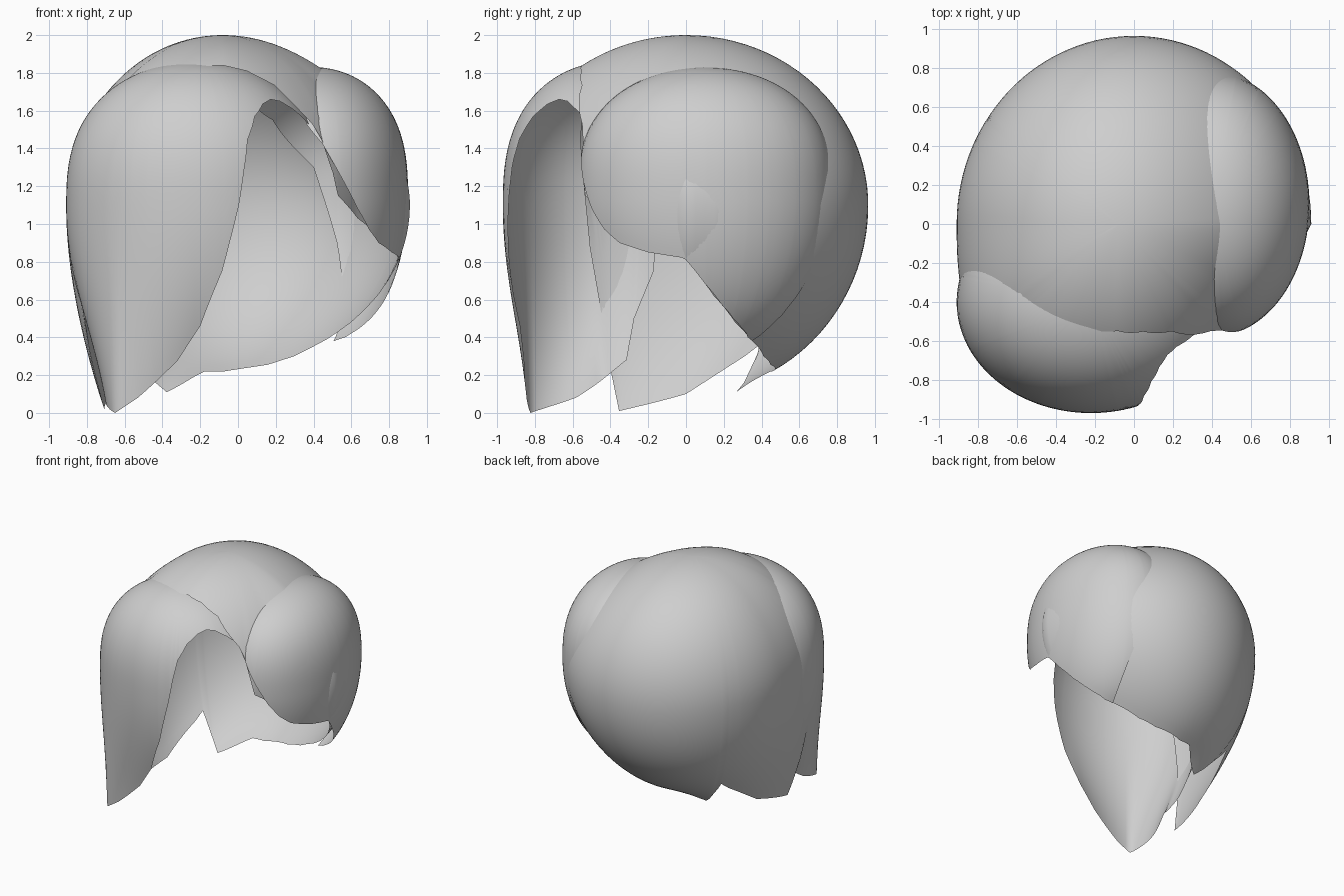
import bpy
import bmesh
from math import sin, cos, acos, radians, sqrt

cube = bpy.data.objects.get("Cube")
if cube:
    bpy.data.objects.remove(cube)

grey = bpy.data.materials.new("plain_grey")
grey.use_nodes = True
tint = (0.62, 0.62, 0.62, 1)
grey.diffuse_color = tint
grey.node_tree.nodes["Principled BSDF"].inputs["Base Color"].default_value = tint

ROWS = 40
STEP = 3


def hem_height(hem, angle):
    """Height of the cut edge at an angle around the head."""
    for (a, za), (b, zb) in zip(hem, hem[1:]):
        if a <= angle <= b:
            return za + (zb - za) * (angle - a) / (b - a)
    return hem[-1][1]


def round_belly(angle, depth):
    return sqrt(max(0, 1 - depth * depth))


def oval(cx, cy, width, front, back):
    """Plan outline with different reach to the front and the back."""
    def plan(a, r):
        reach = front if sin(a) < 0 else back
        return cx + width * r * cos(a), cy + reach * r * sin(a)
    return plan


def shell(name, plan, cz, high, low, fullness, hem, belly=round_belly):
    """Domed sheet of hair, running from its crown down to a shaped hem."""
    first, last = hem[0][0], hem[-1][0]
    angles = sorted(set(range(first, last + 1, STEP)) | {a for a, z in hem})
    bm = bmesh.new()
    columns = []
    for angle in angles:
        a = radians(angle)
        drop = low(angle)
        z_end = hem_height(hem, angle)
        if z_end >= cz:
            end = acos(min(1, (z_end - cz) / high) ** (fullness / 2))
        else:
            end = acos(max(-1, (z_end - cz) / drop))
        column = []
        for j in range(ROWS + 1):
            p = end * j / ROWS
            c = cos(p)
            if c >= 0:
                r, z = sin(p), cz + high * c ** (2 / fullness)
            else:
                r, z = belly(angle, -c), cz + drop * c
            column.append(bm.verts.new((*plan(a, r), z)))
        columns.append(column)
    for left, right in zip(columns, columns[1:]):
        for j in range(ROWS):
            bm.faces.new((left[j], left[j + 1], right[j + 1], right[j]))
    bmesh.ops.remove_doubles(bm, verts=bm.verts, dist=0.0005)
    mesh = bpy.data.meshes.new(name)
    bm.to_mesh(mesh)
    bm.free()
    mesh.materials.append(grey)
    mesh.shade_smooth()
    obj = bpy.data.objects.new(name, mesh)
    bpy.context.collection.objects.link(obj)
    return obj


# Cap over the crown and back, hanging lower towards the right side
def cap_low(angle):
    if not 90 < angle < 250:
        return 1
    return 1 + 0.8 * min(1, (angle - 90) / 116) ** 2.5


def cap_plan(a, r):
    """Squarer at the front right, pinched at the front left for the parting."""
    c, s = cos(a), sin(a)
    m = 2
    if s < 0:
        m = 2.6 if c < 0 else 1.6
    k = r * (abs(c) ** m + abs(s) ** m) ** (-1 / m)
    flare = 0.08 * r ** 3 * min(1, max(0, 1 + 2.5 * s))
    return flare - 0.08 + (0.83 + flare) * k * c, 0.965 * k * s


cap_hem = [(0, 0.81), (10, 0.62), (20, 0.48), (30, 0.39), (45, 0.3), (60, 0.255),
           (90, 0.22), (105, 0.22), (143, 0.11), (148, 0.36), (154, 0.3), (180, 0.1),
           (206, 0.01), (208, 0.6), (213, 1.29), (218, 1.56), (225, 1.7), (240, 1.806),
           (255, 1.835), (270, 1.84), (285, 1.81), (300, 1.735), (315, 1.53), (318, 1.45),
           (323, 1.15), (345, 0.95), (360, 0.81)]
shell("hair_cap", cap_plan, 1.1, 0.9, cap_low, 2, cap_hem)


# Swept fringe, pinched into a hanging point
def fringe_belly(angle, depth):
    pinch = 0.03 + 0.5 * (abs(angle - 230) / 46) ** 1.15
    return 1 - min(0.5, pinch) * depth ** 2


fringe_hem = [(155, 0.75), (165, 0.5), (168, 0.28), (180, 0.21), (205, 0.08), (230, 0),
              (240, 0.08), (247, 0.15), (260, 0.28), (272, 0.46), (282, 0.75), (289, 1.1),
              (292, 1.3), (295, 1.45), (302, 1.57), (311, 1.635), (320, 1.66), (328, 1.65),
              (338, 1.6), (347, 1.53), (356, 1.52)]
shell("swept_fringe", oval(-0.22, -0.4, 0.69, 0.57, 0.57), 1.1, 0.76, lambda a: 1.1, 2.6,
      fringe_hem, fringe_belly)

# Rounded lock on the left, beside the parting
lock_hem = [(-95, 1.53), (-84, 1.42), (-73, 1.25), (-62, 1.08), (-53, 0.97), (-44, 0.9),
            (-28, 0.85), (-10, 0.82), (0, 0.685), (10, 0.575), (20, 0.5), (30, 0.45),
            (45, 0.4), (60, 0.38), (75, 0.9), (90, 1.3), (120, 1.55), (180, 1.75)]
shell("left_lock", oval(0.4, 0.1, 0.5, 0.68, 0.68), 1.15, 0.68, lambda a: 0.85, 2.6, lock_hem)
